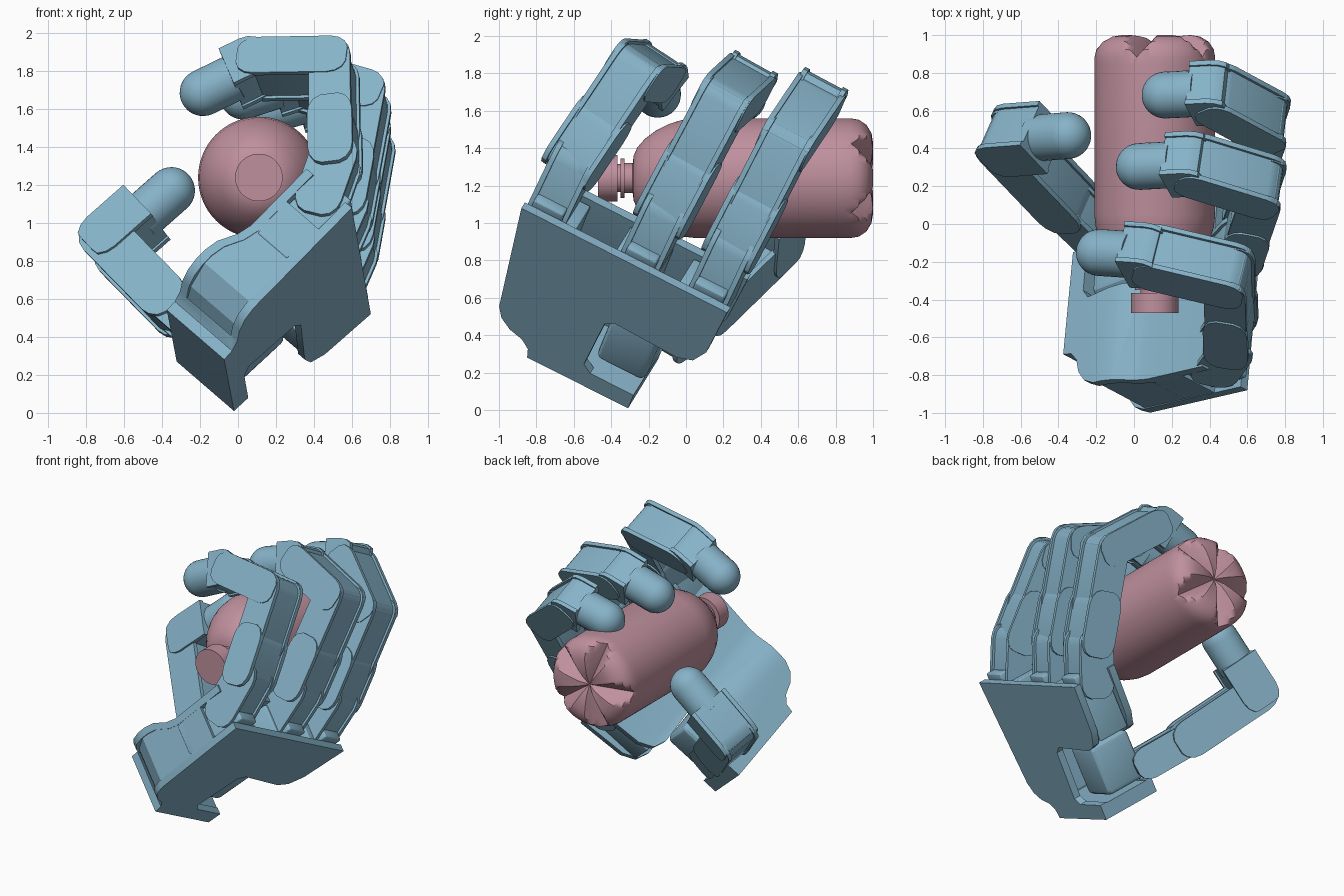
import bpy, bmesh
from math import sin, cos, pi, radians, atan2, hypot
from mathutils import Vector

if "Cube" in bpy.data.objects:
    bpy.data.objects.remove(bpy.data.objects["Cube"])

# Hand frame: U across the knuckles, V toward the fingers, W out of the palm
O = Vector((0.60, -0.88, 1.08))
W = Vector((-0.703, 0.372, 0.606)).normalized()
U = Vector((0.081, 0.888, -0.452))
U = (U - W * U.dot(W)).normalized()
V = W.cross(U) * -1


def H(u, v, w):
    return O + U * u + V * v + W * w


def material(name, col):
    m = bpy.data.materials.new(name)
    m.diffuse_color = (*col, 1)
    m.use_nodes = True
    m.node_tree.nodes["Principled BSDF"].inputs["Base Color"].default_value = m.diffuse_color
    return m


BLUE = material("blue_plastic", (0.24, 0.45, 0.58))
PINK = material("pink_plastic", (0.52, 0.28, 0.34))


def shade(ob):
    bpy.ops.object.select_all(action='DESELECT')
    bpy.context.view_layer.objects.active = ob
    ob.select_set(True)
    bpy.ops.object.shade_smooth_by_angle(angle=radians(26))


def finish(name, bm, mat=BLUE):
    bmesh.ops.recalc_face_normals(bm, faces=bm.faces)
    me = bpy.data.meshes.new(name)
    bm.to_mesh(me)
    bm.free()
    ob = bpy.data.objects.new(name, me)
    bpy.context.collection.objects.link(ob)
    me.materials.append(mat)
    shade(ob)
    return ob


def prism(bm, pts, vec):
    a = [bm.verts.new(p) for p in pts]
    b = [bm.verts.new(p + vec) for p in pts]
    n = len(a)
    bm.faces.new(a)
    bm.faces.new(b[::-1])
    for i in range(n):
        bm.faces.new((a[i], b[i], b[(i + 1) % n], a[(i + 1) % n]))


def shell(name, outline, profile):
    """Plan outline (u,v) intersected with a side profile (v,w)."""
    bm = bmesh.new()
    prism(bm, [H(u, v, -0.1) for u, v in outline], W * 0.7)
    ob = finish(name, bm)
    bm = bmesh.new()
    prism(bm, [H(-0.1, v, w) for v, w in profile], U * 1.5)
    cutter = finish("cutter", bm)
    m = ob.modifiers.new("cut", 'BOOLEAN')
    m.operation, m.object, m.solver = 'INTERSECT', cutter, 'EXACT'
    bpy.context.view_layer.objects.active = ob
    bpy.ops.object.modifier_apply(modifier=m.name)
    bpy.data.objects.remove(cutter)
    shade(ob)
    return ob


def block(name, u0, u1, v0, v1, w0, w1, bevel=0.0):
    bm = bmesh.new()
    prism(bm, [H(u0, v0, w0), H(u1, v0, w0), H(u1, v1, w0), H(u0, v1, w0)], W * (w1 - w0))
    if bevel:
        bmesh.ops.bevel(bm, geom=bm.edges[:], offset=bevel, segments=3, affect='EDGES', profile=0.5)
    return finish(name, bm)


def stadium(a, b, s, r, off, seg=8):
    """Side outline with ends rounded, slightly squared off."""
    d = (b - a).normalized()
    n = s.cross(d)
    arc = [pi / 2 + pi * i / seg for i in range(seg + 1)]
    pts = [(max(-0.86, cos(t)), sin(t)) for t in arc]
    return ([a + s * off + (d * x + n * y) * r for x, y in pts] +
            [b + s * off - (d * x + n * y) * r for x, y in pts])


def link(name, a, b, s, r, width):
    """Finger link: two cheek plates with a slightly slimmer core."""
    bm = bmesh.new()
    t = 0.028
    for off in (-width / 2, width / 2 - t):
        prism(bm, stadium(a, b, s, r, off), s * t)
    prism(bm, stadium(a, b, s, r - 0.016, -width / 2 + t), s * (width - 2 * t))
    return finish(name, bm)


def revolve(name, prof, origin, axis, seg=40, mat=BLUE, warp=None):
    """Turned part from (radius, height) pairs."""
    q = Vector((0, 0, 1)).rotation_difference(axis)
    bm = bmesh.new()
    rings = []
    for r, h in prof:
        k = 1 if r == 0 else seg
        rings.append([bm.verts.new(q @ Vector((r * cos(2 * pi * i / seg), r * sin(2 * pi * i / seg), h)))
                      for i in range(k)])
    for a, b in zip(rings, rings[1:]):
        for i in range(seg):
            j = (i + 1) % seg
            f = [a[i % len(a)], a[j % len(a)], b[j % len(b)], b[i % len(b)]]
            bm.faces.new(list(dict.fromkeys(f)))
    for v in bm.verts:
        if warp:
            warp(v.co)
        v.co += origin
    return finish(name, bm, mat)


def fingertip(name, a, tip, s, r, end, width):
    """Last link: squared block from the joint and a round-nosed tip."""
    d = tip - a
    L = d.length
    d.normalize()
    n = s.cross(d)
    # rounded at the joint, square toward the tip
    bm = bmesh.new()
    for rr, off, t in ((r, -width / 2, 0.028), (r, width / 2 - 0.028, 0.028),
                       (r - 0.012, -width / 2 + 0.028, width - 0.056)):
        arc = [pi / 2 + pi * i / 8 for i in range(9)]
        pts = [a + s * off + (d * max(-0.75, cos(q)) + n * sin(q)) * rr for q in arc]
        pts += [a + s * off + d * L * end - n * rr, a + s * off + d * L * end + n * rr]
        prism(bm, pts, s * t)
    finish(name + "_tip_block", bm)
    prof = [(0, L * end * 0.8), (0.124, L * end * 0.8)]
    prof += [(0.124 * cos(t * pi / 16), L + 0.124 * sin(t * pi / 16)) for t in range(8)]
    revolve(name + "_tip", prof + [(0, L + 0.124)], a, d, 32)


# Palm shell: back plate, palm plate and wrist wall
outline = [(0, 0), (1.238, 0), (1.215, -0.34), (1.165, -0.44), (1.08, -0.475), (0.70, -0.46),
           (0.65, -0.50), (0.63, -0.84), (0.68, -0.88), (0.94, -0.88), (0.94, -0.986),
           (0.334, -0.99), (0.32, -0.93), (0.27, -0.885), (0.19, -0.86), (0.125, -0.81), (0.09, -0.74)]
top = [(0.1, 0.34), (-0.42, 0.34), (-0.5, 0.36), (-0.6, 0.415), (-0.68, 0.43), (-1.1, 0.43)]
inner = [(-0.885, 0.05), (-0.885, 0.38), (-0.68, 0.38), (-0.6, 0.365), (-0.5, 0.31), (-0.42, 0.29), (0.1, 0.29)]
shell("palm_shell", outline, [(-1.1, 0), (0.1, 0), (0.1, 0.05)] + inner + top)
# Outer wall on the forefinger side
wall = [(0.025, -0.2), (0.095, -0.73), (0.2, -0.845), (0.34, -0.9), (0.34, -0.86), (0.24, -0.8), (0.14, -0.7), (0.07, -0.2)]
shell("palm_side_wall", wall, [(-1.1, 0.02), (0.1, 0.02)] + [(v, w - 0.02) for v, w in top])

# Motors inside the palm
for i, u in enumerate((0.18, 0.68, 1.06)):
    block(f"finger_motor_{i}", u - 0.13, u + 0.13, -0.43, -0.03, 0.06, 0.285, 0.012)
block("palm_core", 0.30, 0.62, -0.80, -0.44, 0.04, 0.32)
block("thumb_motor", 0.66, 0.95, -0.86, -0.50, 0.09, 0.40, 0.04)

# Fingers: joint positions in the hand frame
fingers = {
    "fore": [(0.13, 0.17, 0.31), (0.20, 0.58, 0.74), (0.26, 0.295, 1.08), (0.31, 0.04, 1.19)],
    "middle": [(0.69, 0.17, 0.29), (0.71, 0.72, 0.69), (0.735, 0.55, 1.07), (0.74, 0.30, 1.20)],
    "outer": [(1.10, 0.17, 0.29), (1.11, 0.69, 0.67), (1.12, 0.68, 1.07), (1.12, 0.45, 1.20)],
}
for name, joints in fingers.items():
    k, j1, j2, tip = [H(*p) for p in joints]
    s = (j1 - k).cross(j2 - j1).normalized()
    u = joints[0][0]
    link(name + "_finger_knuckle", H(u, -0.06, 0.19), k, U, 0.125, 0.23)
    block(name + "_finger_hinge_pad", u - 0.09, u + 0.09, -0.03, 0.045, 0.05, 0.12, 0.015)
    mid = k.lerp(j1, 0.40)
    link(name + "_finger_lower", k.lerp(j1, 0.03), mid, s, 0.12, 0.285)
    link(name + "_finger_centre", mid, j1, s, 0.112, 0.265)
    link(name + "_finger_upper", j1, j1.lerp(j2, 0.9), s, 0.112, 0.28)
    fingertip(name + "_finger", j2, tip, s, 0.122, 0.42, 0.26)

# Thumb
base, knee, elbow, tip = [H(*p) for p in ((0.96, -0.77, 0.42), (1.04, -0.745, 0.74),
                                          (1.16, -0.67, 1.27), (1.08, -0.25, 1.225))]
s = (elbow - knee).cross(tip - elbow).normalized()
link("thumb_base", base, knee, s, 0.11, 0.22)
link("thumb_lower", knee, elbow, s, 0.13, 0.26)
fingertip("thumb", elbow, tip, s, 0.13, 0.6, 0.29)


# Bottle with cap, neck ring, shoulder and five V grooves in its base
def grooves(co):
    r = hypot(co.x, co.z)
    if co.y < 0.8:
        return
    a = atan2(co.z, co.x) % radians(72) - radians(36)
    low = 0.955 - 0.23 * r
    half = 0.02 + 0.34 * r
    co.y = min(co.y, low + (1.02 - low) * r * abs(sin(a)) / half)


prof = [(0, -0.47), (0.125, -0.47), (0.125, -0.365), (0.075, -0.365), (0.075, -0.35), (0.105, -0.35),
        (0.105, -0.33), (0.08, -0.33), (0.08, -0.285), (0.12, -0.28), (0.165, -0.26), (0.21, -0.22),
        (0.255, -0.16), (0.29, -0.09), (0.312, -0.02), (0.32, 0.05), (0.32, 0.84), (0.32, 0.88),
        (0.312, 0.925), (0.285, 0.965), (0.24, 0.992), (0.19, 1.0), (0.13, 0.995), (0.07, 0.985), (0, 0.955)]
revolve("bottle", prof, Vector((0.11, 0, 1.24)), Vector((0, 1, 0)), 120, PINK, grooves)
